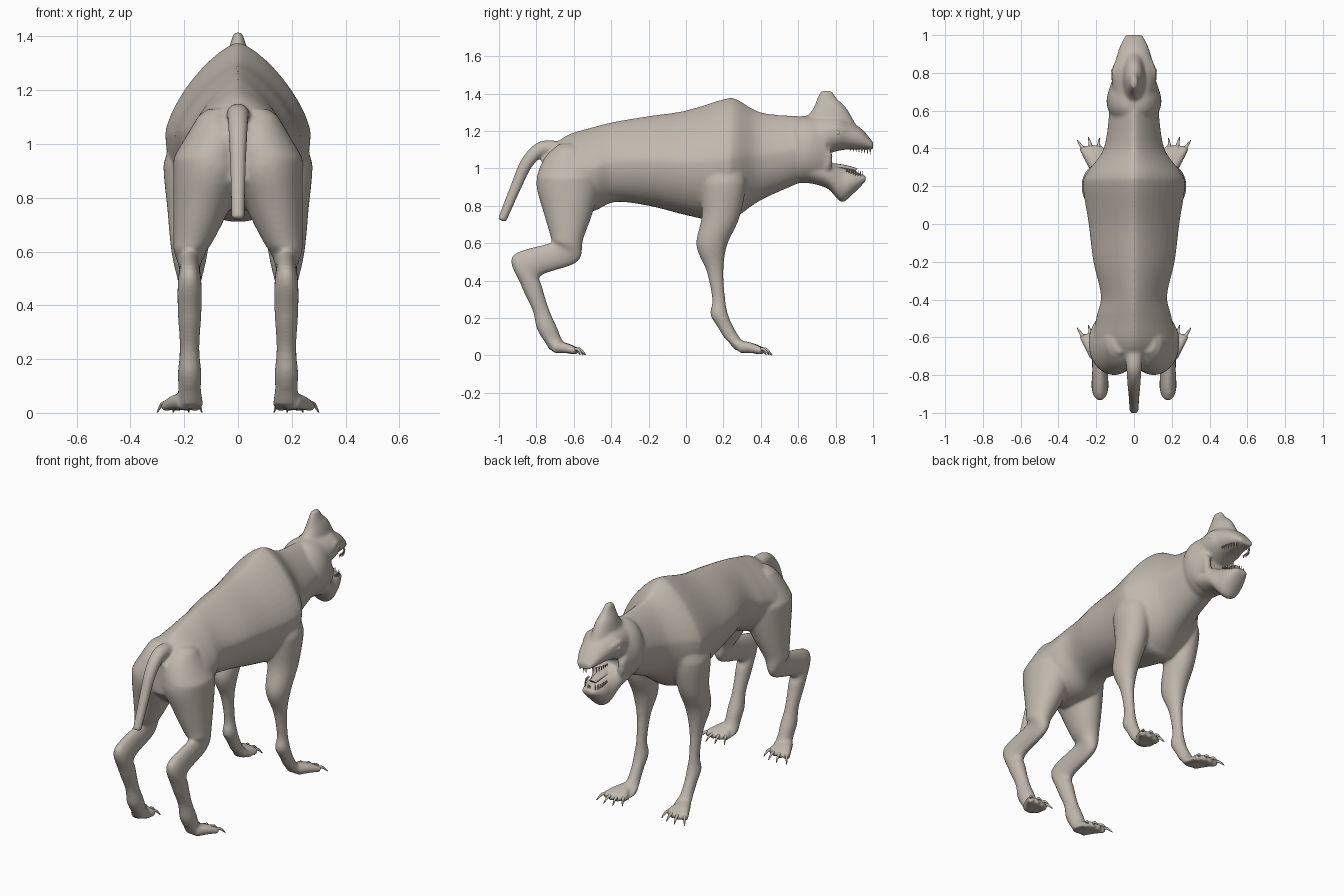
import bpy
import bmesh
import math
from mathutils import Vector

cube = bpy.data.objects.get("Cube")
if cube:
    bpy.data.objects.remove(cube, do_unlink=True)

hide = bpy.data.materials.new("warm_grey_hide")
hide.use_nodes = True
colour = (.53, .48, .42, 1)
hide.diffuse_color = colour
hide.node_tree.nodes["Principled BSDF"].inputs["Base Color"].default_value = colour


def blend(rows, steps=5):
    """Interpolate smoothly through rows of numbers."""
    rows = [Vector(row) for row in rows]
    padded = [rows[0], *rows, rows[-1]]
    result = []
    for before, start, end, after in zip(padded, padded[1:], padded[2:], padded[3:]):
        leave, arrive = (end - before) / 2, (after - start) / 2
        for step in range(steps):
            t = step / steps
            ease = t * t * (3 - 2 * t)
            result.append(start.lerp(end, ease) + leave * t * (1 - t) ** 2 - arrive * t * t * (1 - t))
    return result + [rows[-1]]


def skin(bm, rings):
    """Bridge rings of points into a closed, capped shell."""
    loops = [[bm.verts.new(point) for point in ring] for ring in rings]
    faces = [bm.faces.new(loops[0]), bm.faces.new(loops[-1])]
    for low, high in zip(loops, loops[1:]):
        for i in range(len(low)):
            faces.append(bm.faces.new((low[i - 1], low[i], high[i], high[i - 1])))
    bmesh.ops.recalc_face_normals(bm, faces=faces)


def oval(centre, long_axis, cross_axis, sides=48, peak=2):
    """Ring of points; a peak below two sharpens the end of the long axis."""
    ring = []
    for i in range(sides):
        c, s = math.cos(math.tau * i / sides), math.sin(math.tau * i / sides)
        power = 2 / peak if c > 0 else 1
        along = math.copysign(abs(c) ** power, c)
        across = math.copysign(abs(s) ** power, s)
        ring.append(centre + long_axis * along + cross_axis * across)
    return ring


def trunk(bm, rows, peak=2):
    """Central loft along y; each row is y, top, bottom, half width."""
    skin(bm, [oval(Vector((0, y, (top + low) / 2)), Vector((0, 0, (top - low) / 2)),
                   Vector((width, 0, 0)), peak=peak) for y, top, low, width in blend(rows)])


def limb(bm, rows, share, side=0, reach=0):
    """Loft along z; each row is back, front, height, tilt. Width follows depth."""
    rings = []
    for back, front, z, tilt in blend(rows):
        width = (front - back - tilt) * share
        lean = max(0, z - .95) * .6
        x = side * (min(LEG_X, reach - width) - lean)
        rings.append(oval(Vector((x, (back + front) / 2, z)),
                          Vector((0, (front - back) / 2, -tilt)), Vector((width, 0, 0))))
    skin(bm, rings)


def tube(bm, points, start, end, sides=12):
    """Round tube through points, tapering from start to end radius."""
    centres = blend(points)
    last = len(centres) - 1
    rings = []
    for i, centre in enumerate(centres):
        along = centres[min(i + 1, last)] - centres[max(i - 1, 0)]
        turn = along.to_track_quat("Z", "Y")
        radius = start + (end - start) * i / last
        rings.append(oval(centre, turn @ Vector((radius, 0, 0)), turn @ Vector((0, radius, 0)), sides))
    skin(bm, rings)


def finish(name, bm, fused=False):
    """Make an object, optionally fusing its shells into one soft skin."""
    mesh = bpy.data.meshes.new(name)
    bm.to_mesh(mesh)
    bm.free()
    obj = bpy.data.objects.new(name, mesh)
    bpy.context.collection.objects.link(obj)
    bpy.ops.object.select_all(action="DESELECT")
    obj.select_set(True)
    bpy.context.view_layer.objects.active = obj
    if fused:
        fuse = obj.modifiers.new("fuse", "REMESH")
        fuse.mode = "VOXEL"
        fuse.voxel_size = .008
        soften = obj.modifiers.new("soften", "SMOOTH")
        soften.iterations = 10
        for modifier in ("fuse", "soften"):
            bpy.ops.object.modifier_apply(modifier=modifier)
    obj.data.materials.clear()
    obj.data.materials.append(hide)
    bpy.ops.object.shade_smooth_by_angle(angle=math.radians(50))


LEG_X = .18
body, claws, teeth, eyes, tongue = (bmesh.new() for part in range(5))

# Torso and neck, with a ridged back
trunk(body, [(-.77, 1.06, .86, .1), (-.65, 1.17, .76, .21), (-.5, 1.22, .77, .2), (-.38, 1.25, .82, .175),
             (-.2, 1.28, .8, .215), (0, 1.31, .75, .24), (.2, 1.37, .71, .27),
             (.27, 1.37, .74, .25), (.4, 1.3, .83, .16), (.6, 1.28, .92, .13)], peak=1.4)

# Skull, upper jaw and lower jaw
trunk(body, [(.52, 1.2, 1, .08), (.59, 1.27, .93, .13), (.66, 1.28, .92, .145), (.75, 1.27, .92, .12)])
trunk(body, [(.68, 1.28, 1.05, .11), (.8, 1.28, 1.09, .12), (.86, 1.26, 1.1, .1),
             (.94, 1.21, 1.1, .075), (1, 1.14, 1.1, .045)])
trunk(body, [(.67, 1.07, .92, .11), (.76, 1.04, .89, .1), (.83, 1.01, .82, .08),
             (.89, .99, .86, .07), (.96, .96, .93, .04)])

# Head crest
limb(body, [(.64, .92, 1.24, .03), (.68, .86, 1.32, 0), (.7, .81, 1.37, 0), (.72, .78, 1.415, 0)], share=.27)

# Tail, hanging in a curve
tail = [(-.68, 1.1), (-.77, 1.105), (-.85, 1.03), (-.91, .9), (-.985, .72)]
tube(body, [(0, y, z) for y, z in tail], start=.046, end=.024, sides=24)

front_leg = [(.15, .25, 1.2, 0), (.08, .32, .97, 0), (.085, .29, .75, 0), (.055, .22, .59, 0),
             (.11, .2, .45, 0), (.14, .21, .3, 0), (.13, .225, .22, 0), (.17, .255, .15, 0),
             (.2, .3, .09, .01), (.22, .37, .05, .03), (.26, .4, .02, .01)]
rear_leg = [(-.68, -.58, 1.13, 0), (-.76, -.5, 1.05, 0), (-.8, -.46, .92, 0), (-.76, -.5, .76, 0),
            (-.72, -.55, .62, 0), (-.73, -.58, .55, .05), (-.93, -.77, .48, .05), (-.88, -.77, .37, 0),
            (-.82, -.73, .24, 0), (-.8, -.69, .15, 0), (-.775, -.66, .09, .01),
            (-.76, -.61, .05, .03), (-.73, -.59, .02, .01)]

for side in (1, -1):
    # Legs, each with four splayed toes and hooked claws
    for leg, reach, heel in ((front_leg, .28, .295), (rear_leg, .24, -.7)):
        limb(body, leg, share=.4, side=side, reach=reach)
        for toe in range(4):
            angle = math.radians(20 * toe - 26)
            length = .15 + .01 * toe

            def along(t, z):
                return (side * (.2 + math.sin(angle) * length * t), heel + math.cos(angle) * length * t, z)

            tube(body, [along(0, .045), along(.4, .038), along(.75, .022)], start=.036, end=.018)
            tube(claws, [along(.6, .028), along(.8, .033), along(1, .002)], start=.014, end=.002)

    # Brow ridges, eyes and mouth corners
    tube(body, [(side * .1, .75, 1.19), (side * .105, .8, 1.22), (side * .085, .87, 1.2)], start=.016, end=.012)
    tube(body, [(side * .085, .74, 1.11), (side * .095, .76, 1.06), (side * .085, .75, 1)], start=.025, end=.025)
    eye = bmesh.ops.create_uvsphere(eyes, u_segments=16, v_segments=10, radius=.018)
    bmesh.ops.translate(eyes, verts=eye["verts"], vec=(side * .103, .81, 1.19))

    # Teeth along both jaws, longest at the front
    for i in range(8):
        t = i / 7
        size = .016 + .02 * t
        bend = math.sqrt(1 - t * t)
        upper = Vector((side * (.008 + .07 * bend), .88 + .105 * t, 1.11))
        lower = Vector((side * (.006 + .055 * bend), .86 + .085 * t, .98 - .03 * t))
        tube(teeth, [upper, upper - Vector((0, 0, size))], start=.006, end=.001, sides=6)
        tube(teeth, [lower, lower + Vector((0, 0, size))], start=.005, end=.001, sides=6)

# Tongue, flattened from a tapered tube
tube(tongue, [(0, .74, 1.02), (0, .83, 1.01), (0, .91, .98)], start=.045, end=.02)
for vert in tongue.verts:
    vert.co.z = (vert.co.z + 1) / 2

finish("body", body, fused=True)
for name, part in (("claws", claws), ("teeth", teeth), ("eyes", eyes), ("tongue", tongue)):
    finish(name, part)
